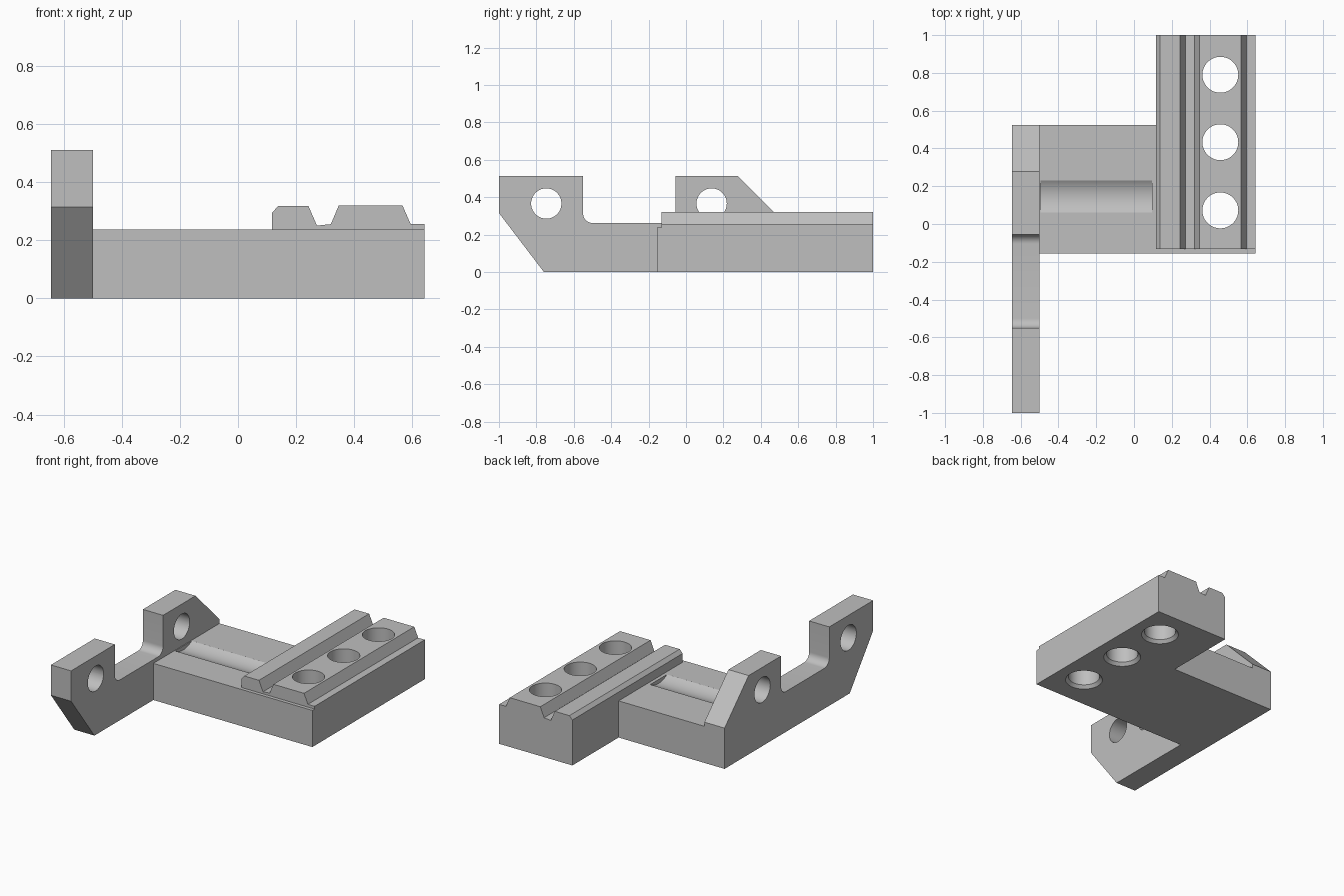
import bpy, bmesh, math
from mathutils import Vector, Matrix

cube = bpy.data.objects.get("Cube")
if cube:
    bpy.data.objects.remove(cube, do_unlink=True)

grey = bpy.data.materials.new("plain grey")
grey.use_nodes = True
colour = (0.52, 0.52, 0.52, 1)
grey.diffuse_color = colour
grey.node_tree.nodes["Principled BSDF"].inputs["Base Color"].default_value = colour


def finish(name, bm):
    bmesh.ops.recalc_face_normals(bm, faces=bm.faces)
    mesh = bpy.data.meshes.new(name)
    bm.to_mesh(mesh)
    bm.free()
    mesh.materials.append(grey)
    ob = bpy.data.objects.new(name, mesh)
    bpy.context.collection.objects.link(ob)
    return ob


def prism(name, points, sweep):
    """Extrude a closed outline of 3D points along a vector."""
    bm = bmesh.new()
    face = bm.faces.new([bm.verts.new(p) for p in points])
    extruded = bmesh.ops.extrude_face_region(bm, geom=[face])["geom"]
    moved = [g for g in extruded if isinstance(g, bmesh.types.BMVert)]
    bmesh.ops.translate(bm, verts=moved, vec=Vector(sweep))
    return finish(name, bm)


def cylinder(name, centre, r1, r2, depth, axis="Z"):
    turn = Matrix.Rotation(math.pi / 2, 4, "Y") if axis == "X" else Matrix()
    bm = bmesh.new()
    bmesh.ops.create_cone(bm, cap_ends=True, segments=64, radius1=r1, radius2=r2,
                          depth=depth, matrix=Matrix.Translation(centre) @ turn)
    return finish(name, bm)


def combine(target, tool, operation):
    mod = target.modifiers.new(tool.name, "BOOLEAN")
    mod.object, mod.operation, mod.solver = tool, operation, "EXACT"
    bpy.context.view_layer.objects.active = target
    bpy.ops.object.modifier_apply(modifier=mod.name)
    bpy.data.objects.remove(tool, do_unlink=True)


def fillet(y, z, r, start):
    """Quarter arc in the side plane, going round by +90 degrees."""
    angles = [math.radians(start + 90 * i / 10) for i in range(11)]
    return [(y + r * math.cos(a), z + r * math.sin(a)) for a in angles]


# Base slab with a shallow round groove
body = prism("bracket_body", [(-0.55, -0.155, 0), (0.643, -0.155, 0),
                              (0.643, 0.525, 0), (-0.55, 0.525, 0)], (0, 0, 0.238))
combine(body, cylinder("groove", (-0.2, 0.146, 0.365), 0.153, 0.153, 0.59, "X"), "DIFFERENCE")

# Side arm with two lugs, filleted between them
outline = [(0.525, 0), (0.525, 0.265), (0.278, 0.512), (-0.055, 0.512)]
outline += reversed(fillet(-0.105, 0.312, 0.05, -90))
outline += reversed(fillet(-0.5, 0.312, 0.05, 180))
outline += [(-0.55, 0.512), (-1, 0.512), (-1, 0.315), (-0.76, 0)]
arm = prism("side_arm", [(-0.645, y, z) for y, z in outline], (0.145, 0, 0))
for y in (-0.747, 0.137):
    combine(arm, cylinder("lug_hole", (-0.57, y, 0.366), 0.081, 0.081, 0.4, "X"), "DIFFERENCE")
combine(body, arm, "UNION")

# Long rail with a V channel and a bevelled table
section = [(0.117, 0), (0.117, 0.295), (0.138, 0.318), (0.243, 0.318), (0.272, 0.251),
           (0.32, 0.256), (0.347, 0.32), (0.567, 0.32), (0.595, 0.256),
           (0.643, 0.256), (0.643, 0)]
rail = prism("rail", [(x, -0.132, z) for x, z in section], (0, 1.132, 0))
combine(body, rail, "UNION")

# Three through holes, chamfered underneath
for y in (0.79, 0.433, 0.072):
    combine(body, cylinder("bolt_hole", (0.457, y, 0.2), 0.095, 0.095, 0.6), "DIFFERENCE")
    combine(body, cylinder("hole_chamfer", (0.457, y, 0.005), 0.121, 0.095, 0.03), "DIFFERENCE")

bpy.ops.object.select_all(action="DESELECT")
body.select_set(True)
bpy.context.view_layer.objects.active = body
bpy.ops.object.shade_smooth_by_angle(angle=math.radians(25))
